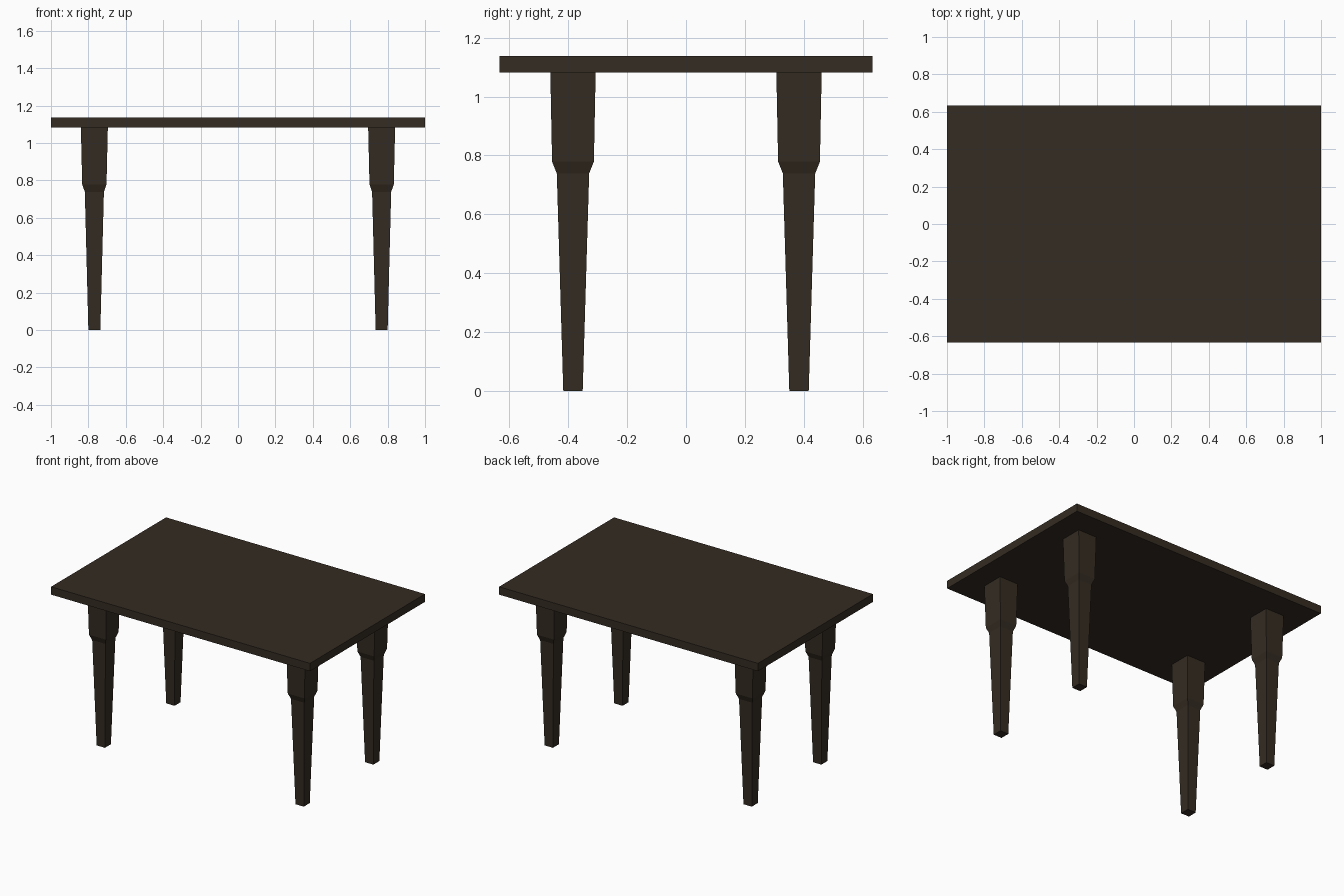
import bpy, bmesh

if "Cube" in bpy.data.objects:
    bpy.data.objects.remove(bpy.data.objects["Cube"])

wood = bpy.data.materials.new("dark wood")
wood.diffuse_color = (0.035, 0.025, 0.016, 1)
wood.use_nodes = True
wood.node_tree.nodes["Principled BSDF"].inputs["Base Color"].default_value = wood.diffuse_color


def make_object(name, bm):
    bmesh.ops.recalc_face_normals(bm, faces=bm.faces)
    mesh = bpy.data.meshes.new(name)
    bm.to_mesh(mesh)
    bm.free()
    mesh.materials.append(wood)
    ob = bpy.data.objects.new(name, mesh)
    bpy.context.collection.objects.link(ob)
    return ob


def loft(name, cx, cy, sections):
    """Stack of rectangles (z, half width, half depth), skinned and capped."""
    bm = bmesh.new()
    rings = [[bm.verts.new((cx + sx * hx, cy + sy * hy, z))
              for sx, sy in ((-1, -1), (1, -1), (1, 1), (-1, 1))]
             for z, hx, hy in sections]
    for a, b in zip(rings, rings[1:]):
        for i in range(4):
            j = (i + 1) % 4
            bm.faces.new((a[i], a[j], b[j], b[i]))
    bm.faces.new(rings[0][::-1])
    bm.faces.new(rings[-1])
    return make_object(name, bm)


# Flat tabletop slab
loft("tabletop", 0, 0, [(1.082, 1.0, 0.634), (1.137, 1.0, 0.634)])

# Tapered legs with a stepped shoulder
LEG = [(0, 0.032, 0.033), (0.739, 0.051, 0.055),
       (0.779, 0.065, 0.071), (1.082, 0.072, 0.077)]
for side, sx in (("left", -1), ("right", 1)):
    for end, sy in (("front", -1), ("back", 1)):
        loft(f"{end}_{side}_leg", sx * 0.768, sy * 0.384, LEG)
